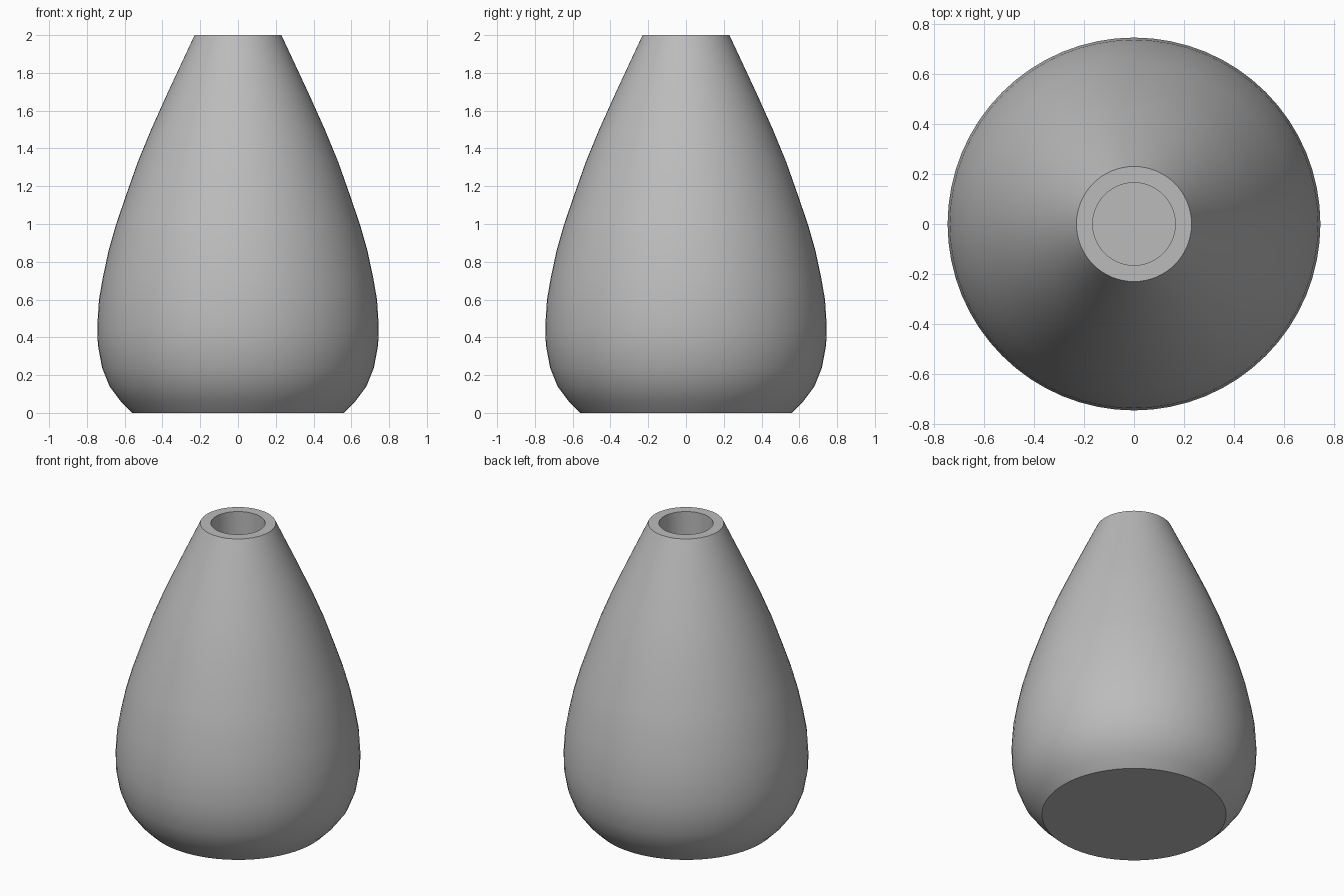
import bpy, bmesh, math

SIDES = 64

cube = bpy.data.objects.get("Cube")
if cube:
    bpy.data.objects.remove(cube, do_unlink=True)

# Plain grey glaze
grey = bpy.data.materials.new("grey")
grey.use_nodes = True
colour = (0.5, 0.5, 0.5, 1)
grey.diffuse_color = colour
grey.node_tree.nodes["Principled BSDF"].inputs["Base Color"].default_value = colour


def lathe(name, profile):
    """Revolve a list of (radius, height) points around the z axis."""
    bm = bmesh.new()
    verts = [bm.verts.new((r, 0, z)) for r, z in profile]
    edges = [bm.edges.new(pair) for pair in zip(verts, verts[1:])]
    bmesh.ops.spin(bm, geom=verts + edges, cent=(0, 0, 0), axis=(0, 0, 1),
                   angle=math.tau, steps=SIDES, use_duplicate=False)
    bmesh.ops.remove_doubles(bm, verts=bm.verts, dist=0.0005)
    bmesh.ops.recalc_face_normals(bm, faces=bm.faces)
    mesh = bpy.data.meshes.new(name)
    bm.to_mesh(mesh)
    bm.free()
    obj = bpy.data.objects.new(name, mesh)
    bpy.context.collection.objects.link(obj)
    mesh.materials.append(grey)
    bpy.context.view_layer.objects.active = obj
    obj.select_set(True)
    bpy.ops.object.shade_smooth_by_angle(angle=math.radians(30))
    obj.select_set(False)
    return obj


# Base, rounded belly and tapering shoulder
outside = [(0, 0), (0.56, 0), (0.62, 0.06), (0.68, 0.14), (0.72, 0.24),
           (0.742, 0.36), (0.745, 0.46), (0.736, 0.6), (0.715, 0.72),
           (0.685, 0.86), (0.645, 1), (0.59, 1.16), (0.53, 1.33),
           (0.46, 1.5), (0.37, 1.7), (0.23, 2)]

# Flat rim and straight blind bore
bore = [(0.165, 2), (0.165, 0.2), (0, 0.2)]

lathe("vase", outside + bore)
